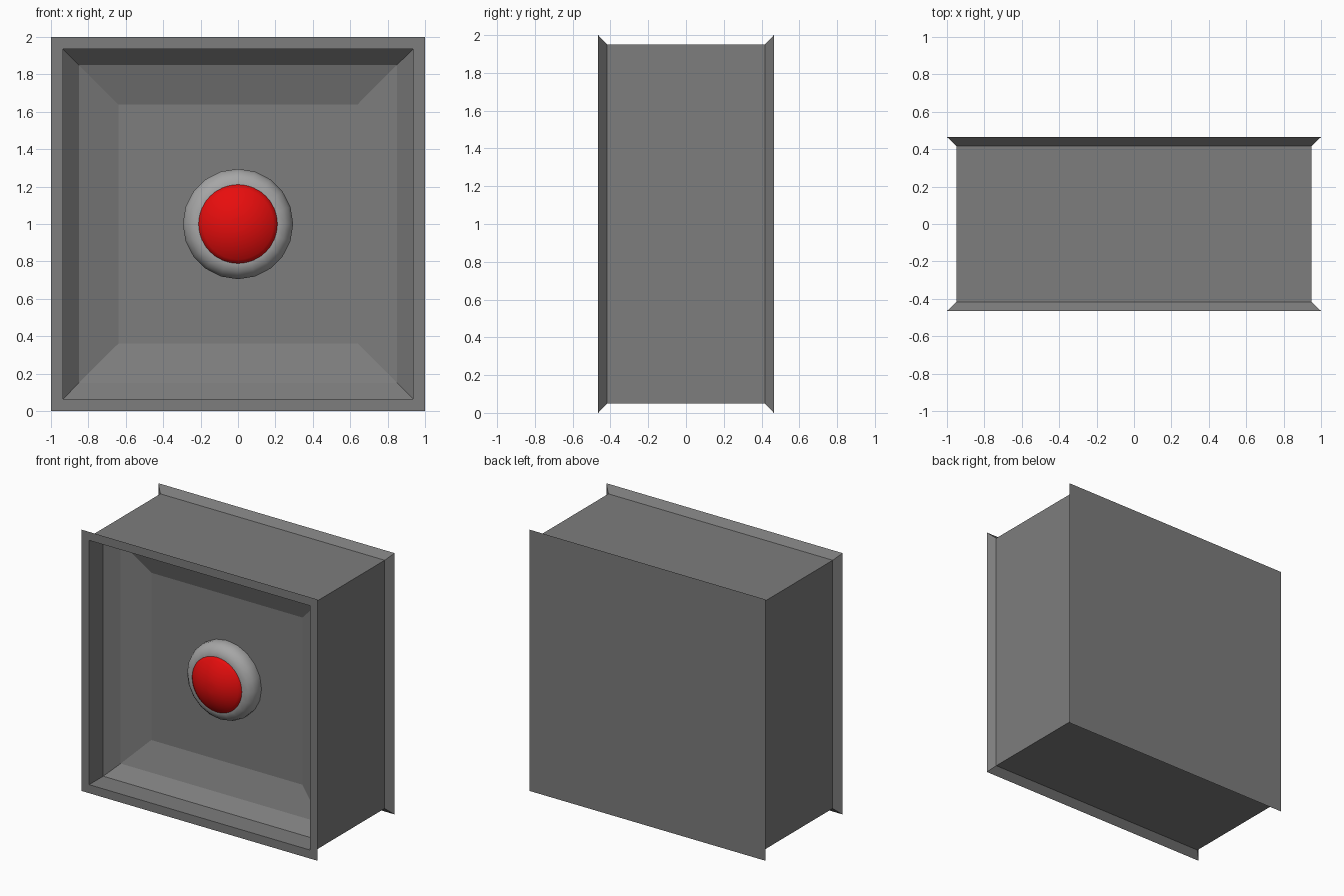
import bpy, bmesh, math

if "Cube" in bpy.data.objects:
    bpy.data.objects.remove(bpy.data.objects["Cube"])


def make_material(name, rgb):
    mat = bpy.data.materials.new(name)
    mat.diffuse_color = (*rgb, 1)
    mat.use_nodes = True
    mat.node_tree.nodes["Principled BSDF"].inputs["Base Color"].default_value = mat.diffuse_color
    return mat


def loft(name, profile, sides, start_angle, cap_start, cap_end, mat, smooth=False):
    """Stack regular rings of (radius, y) along y, centred at z = 1."""
    bm = bmesh.new()
    rings = []
    for radius, y in profile:
        ring = []
        for i in range(sides):
            a = start_angle + 2 * math.pi * i / sides
            ring.append(bm.verts.new((radius * math.cos(a), y, 1 + radius * math.sin(a))))
        rings.append(ring)
    for a, b in zip(rings, rings[1:]):
        for i in range(sides):
            j = (i + 1) % sides
            bm.faces.new((a[i], a[j], b[j], b[i]))
    if cap_start:
        bm.faces.new(rings[0])
    if cap_end:
        bm.faces.new(rings[-1])
    bmesh.ops.recalc_face_normals(bm, faces=bm.faces)
    for f in bm.faces:
        f.smooth = smooth
    mesh = bpy.data.meshes.new(name)
    bm.to_mesh(mesh)
    bm.free()
    mesh.materials.append(mat)
    obj = bpy.data.objects.new(name, mesh)
    bpy.context.collection.objects.link(obj)
    return obj


dark_grey = make_material("dark_grey", (0.205, 0.205, 0.205))
mid_grey = make_material("mid_grey", (0.38, 0.38, 0.38))
red = make_material("red", (0.8, 0.004, 0.004))

# Square housing: flared rims, closed back, stepped recess in front
housing_profile = [(1.0, 0.465), (0.95, 0.418), (0.95, -0.418), (1.0, -0.465),
                   (0.935, -0.465), (0.935, -0.295), (0.85, -0.205), (0.64, -0.135)]
loft("housing", [(h * math.sqrt(2), y) for h, y in housing_profile],
     4, math.pi / 4, True, True, dark_grey)

# Rounded collar around the button
loft("button_collar",
     [(0.293, -0.125), (0.295, -0.15), (0.295, -0.18), (0.282, -0.213),
      (0.255, -0.24), (0.213, -0.255), (0.19, -0.25)],
     20, 0, False, False, mid_grey, True)

# Domed red button: a spherical cap
rim, height, rim_y, steps = 0.213, 0.08, -0.253, 8
sphere_r = (rim ** 2 + height ** 2) / (2 * height)
tilt = math.asin(rim / sphere_r)
cap = []
for k in range(steps):
    t = tilt * (1 - k / steps)
    cap.append((sphere_r * math.sin(t),
                rim_y - height + sphere_r * (1 - math.cos(t))))
# Short skirt closes the seam where the dome enters the collar
cap.insert(0, (rim, rim_y + 0.03))
# Open cap has no inside to infer from, so close the hidden back too
loft("button", cap, 32, 0, True, True, red, True)
